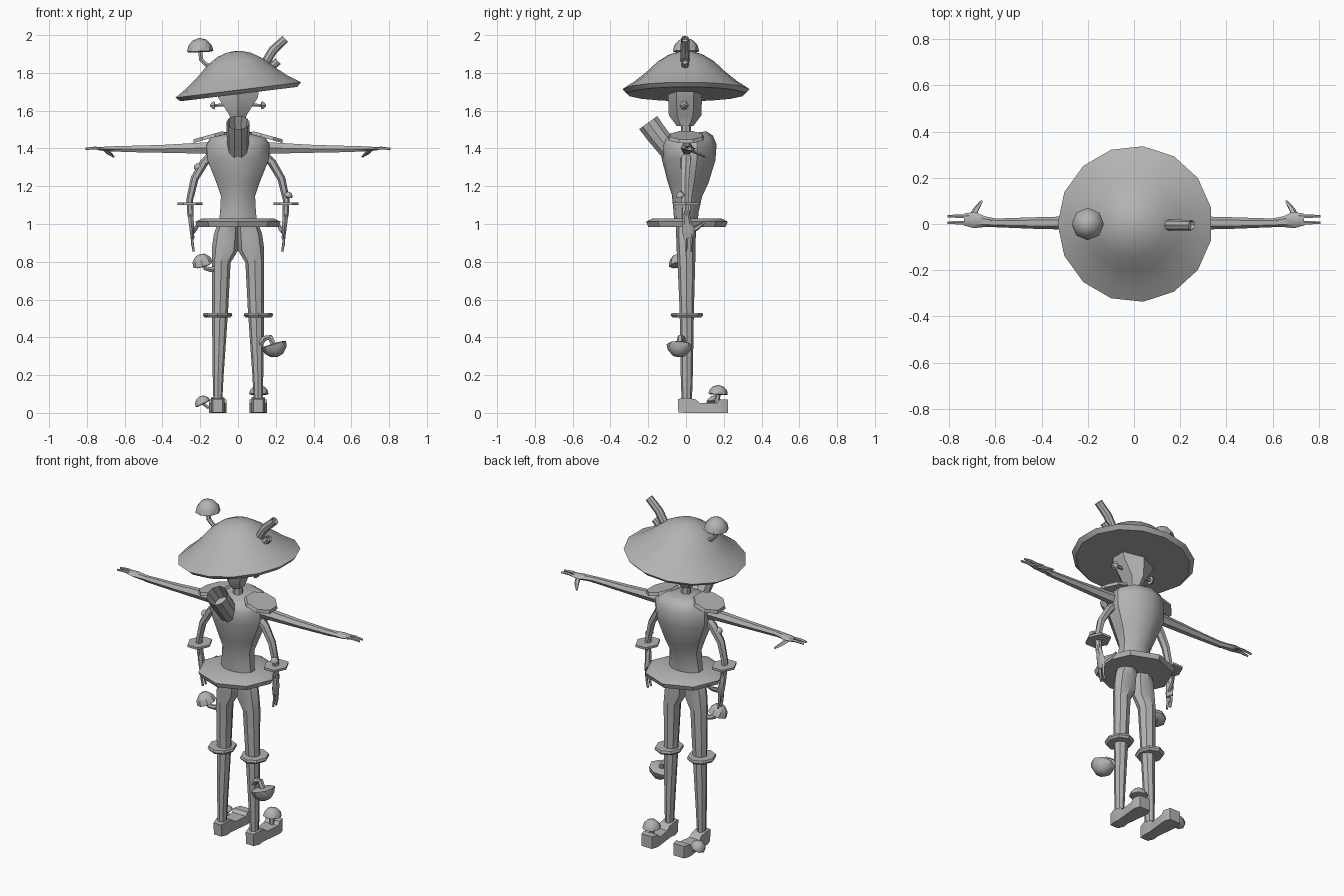
import bpy, bmesh, math
from mathutils import Vector, Matrix

mat = bpy.data.materials.new("plain grey")
mat.diffuse_color = (0.45, 0.45, 0.45, 1)


def tube(name, pts, n=8, phase=0, ref=(1, 0, 0), M=None, flip=1, hollow=0):
    """Loft elliptical rings along pts = (x, y, z, half width along ref, other half width)."""
    bm = bmesh.new()
    P = [Vector(p[:3]) for p in pts]
    rings = []
    for i, p in enumerate(pts):
        t = (P[min(i + 1, len(P) - 1)] - P[max(i - 1, 0)]).normalized()
        u = Vector(ref)
        u = (u - t * u.dot(t)).normalized()
        v = t.cross(u)
        ring = []
        for k in range(n):
            a = math.radians(phase) + 2 * math.pi * k / n
            ring.append(bm.verts.new(P[i] + u * p[3] * math.cos(a) + v * p[-1] * math.sin(a)))
        rings.append(ring)
    for r, q in zip(rings, rings[1:]):
        for k in range(n):
            bm.faces.new((r[k], r[(k + 1) % n], q[(k + 1) % n], q[k]))
    bm.faces.new(rings[0][::-1])
    cap = bm.faces.new(rings[-1])
    bm.normal_update()
    if hollow:
        bmesh.ops.inset_region(bm, faces=[cap], thickness=pts[-1][3] * 0.25)
        bmesh.ops.translate(bm, verts=cap.verts, vec=-t * hollow)
    if M:
        bm.transform(M)
    bm.transform(Matrix.Diagonal((flip, 1, 1, 1)))
    bmesh.ops.remove_doubles(bm, verts=bm.verts, dist=0.0006)
    bmesh.ops.recalc_face_normals(bm, faces=bm.faces)
    me = bpy.data.meshes.new(name)
    bm.to_mesh(me)
    bm.free()
    me.materials.append(mat)
    ob = bpy.data.objects.new(name, me)
    bpy.context.collection.objects.link(ob)
    return ob


def dome(name, base, axis, prof, n, phase=0):
    """Cap shape turned about a tilted axis; prof = (radius, height)."""
    d = Vector(axis).normalized()
    return tube(name, [(*(Vector(base) + d * h), r, r) for r, h in prof], n, phase)


def mushroom(name, path, axis, r, h, stem=0.013):
    tube(name + "_stem", [(*p, stem, stem) for p in path], 6, ref=(0, 1, 0.01))
    dome(name + "_cap", path[-1], axis,
         [(r * .8, -.08 * h), (r, 0), (r * .88, h * .45), (r * .52, h * .85), (0.0002, h)], 8)


def hand(name, M, s):
    """Palm, two fingers and a thumb, pointing along local +x."""
    Y = (0, 1, 0)
    tube(name + "_palm", [(-.01, 0, 0, .017, .017), (.05, .005, 0, .024, .016),
                          (.09, .012, 0, .035, .014), (.135, .015, 0, .026, .010)], 6, 0, Y, M, s)
    for y in (0.0, 0.028):
        tube(name + "_finger", [(.11, y, 0, .009, .009), (.16, y, .004, .008, .008),
                                (.207, y, 0, .006, .006)], 5, 0, Y, M, s)
    tube(name + "_thumb", [(.10, .02, -.005, .016, .011), (.085, .055, -.022, .014, .010),
                           (.058, .095, -.042, .005, .005)], 5, 0, (1, 0, 0), M, s)


# hat
tilt = math.radians(7)
dome("hat", (0.005, 0, 1.71), (-math.sin(tilt), 0, math.cos(tilt)),
     [(.315, -.022), (.338, 0), (.27, .045), (.205, .098), (.15, .15), (.09, .187),
      (.04, .203), (.0002, .207)], 15, 12)
mushroom("hat_mushroom", [(-.14, 0, 1.83), (-.17, 0, 1.845), (-.195, 0, 1.87), (-.2, 0, 1.915)],
         (-.05, 0, 1), .07, .07)
tube("hat_twig", [(.12, -.005, 1.81, .024), (.185, -.005, 1.92, .024), (.25, -.005, 1.98, .022)],
     8, 0, (0, 1, 0), hollow=.02)
tube("hat_twig_stub", [(.14, -.005, 1.80, .02), (.212, -.005, 1.862, .02)],
     8, 0, (0, 1, 0), hollow=.015)

# head and neck
tube("head", [(0, -.005, 1.52, .036, .045), (0, -.005, 1.575, .052, .086),
              (0, -.005, 1.67, .122, .09), (0, -.005, 1.73, .13, .09)], 6, 90 - 60)
tube("neck", [(0, 0, 1.44, .03, .03), (0, 0, 1.54, .024, .024)], 8)

# torso
tube("torso", [(0, 0, 1.0, .107, .062), (0, 0, 1.06, .10, .066), (0, .005, 1.15, .095, .08),
               (0, .01, 1.22, .12, .108), (0, .014, 1.34, .17, .142), (0, .014, 1.42, .175, .148),
               (0, .012, 1.46, .15, .13), (0, .01, 1.48, .10, .10)], 10, 18)

# bent open pipe on the torso
tube("back_pipe", [(0, -.06, 1.36, .058), (0, -.115, 1.425, .058),
                   (0, -.155, 1.475, .06), (0, -.2, 1.537, .062)], 10, hollow=.09)

# waist plate
tube("waist_plate", [(0, .005, .985, .215, .205), (0, .005, 1.012, .226, .216),
                     (0, .005, 1.03, .19, .18)], 8, 0)

for s, side in ((-1, "left"), (1, "right")):
    # ear knobs
    tube(side + "_ear", [(.075, -.01, 1.63, .009), (.122, -.01, 1.628, .009), (.124, -.01, 1.628, .025),
                         (.137, -.01, 1.628, .02), (.147, -.01, 1.628, .006)], 6, 0, (0, 1, 0), flip=s)
    # shoulder plate
    tube(side + "_shoulder_plate", [(.152, 0, 1.452, .095, .10), (.157, 0, 1.47, .088, .093)],
         8, 22.5, flip=s)
    # spread arm
    tube(side + "_upper_arm", [(.12, .005, 1.40, .04, .042), (.18, .005, 1.402, .03, .034),
                               (.4, .004, 1.398, .026, .024), (.62, .005, 1.397, .018, .018)],
         6, 0, (0, 1, 0), flip=s)
    hand(side + "_upper_hand", Matrix.Translation((.6, .005, 1.398)), s)
    # hanging arm
    tube(side + "_lower_arm", [(.13, 0, 1.37, .025, .03), (.18, 0, 1.325, .023, .028),
                               (.23, -.005, 1.24, .021, .025), (.255, -.005, 1.13, .018, .022),
                               (.252, 0, 1.04, .016, .018)], 6, flip=s)
    tube(side + "_cuff", [(.255, 0, 1.10, .066, .08), (.255, 0, 1.113, .066, .08)], 6, flip=s)
    hand(side + "_lower_hand",
         Matrix.Translation((.252, 0, 1.06)) @ Matrix.Rotation(math.radians(95), 4, 'Y'), s)
    # leg, joined at the hips
    tube(side + "_leg", [(.05, 0, 1.0, .055, .055), (.062, 0, .94, .066, .052),
                         (.069, 0, .87, .069, .05), (.089, .002, .80, .05, .047),
                         (.095, .004, .55, .043, .038), (.105, .004, .2, .029, .032),
                         (.107, .004, .05, .023, .027)], 8, 0, flip=s)
    tube(side + "_knee_ring", [(.108, .005, .505, .068, .076), (.108, .005, .517, .078, .086),
                               (.108, .005, .53, .074, .082)], 8, 0, flip=s)
    # foot: heel, arch, toe block
    tube(side + "_foot", [(.107, -.042, .038, .036, .05), (.107, .0, .04, .052, .057),
                          (.107, .045, .036, .046, .051), (.107, .07, .026, .05, .037),
                          (.107, .165, .026, .066, .037), (.107, .185, .036, .066, .051),
                          (.107, .222, .036, .05, .051)], 4, 45, flip=s)

# mushrooms growing on the limbs
mushroom("right_shin_mushroom", [(.11, -.01, .355), (.14, -.02, .395), (.17, -.03, .40), (.19, -.035, .36)],
         (.3, -.05, -1), .068, .068, .016)
mushroom("left_thigh_mushroom", [(-.11, -.01, .775), (-.14, -.02, .757), (-.17, -.03, .765), (-.185, -.035, .785)],
         (-.3, -.2, 1), .056, .06, .014)
mushroom("right_foot_mushroom", [(.11, .165, .04), (.11, .165, .07), (.11, .17, .10)],
         (0, .05, 1), .052, .048, .014)
mushroom("left_foot_mushroom", [(-.12, .15, .04), (-.16, .15, .03), (-.185, .15, .05)],
         (-.5, 0, 1), .043, .042, .01)
mushroom("left_arm_mushroom", [(-.19, -.005, 1.30), (-.212, -.01, 1.30)], (-.6, -.2, .8), .022, .022, .007)
mushroom("right_arm_mushroom", [(.25, -.01, 1.14), (.265, -.03, 1.148)], (.4, -.3, 1), .024, .024, .007)

# smooth shading with sharp edges kept
bpy.ops.object.select_all(action='SELECT')
bpy.context.view_layer.objects.active = bpy.data.objects["hat"]
bpy.ops.object.shade_smooth_by_angle(angle=math.radians(35))
